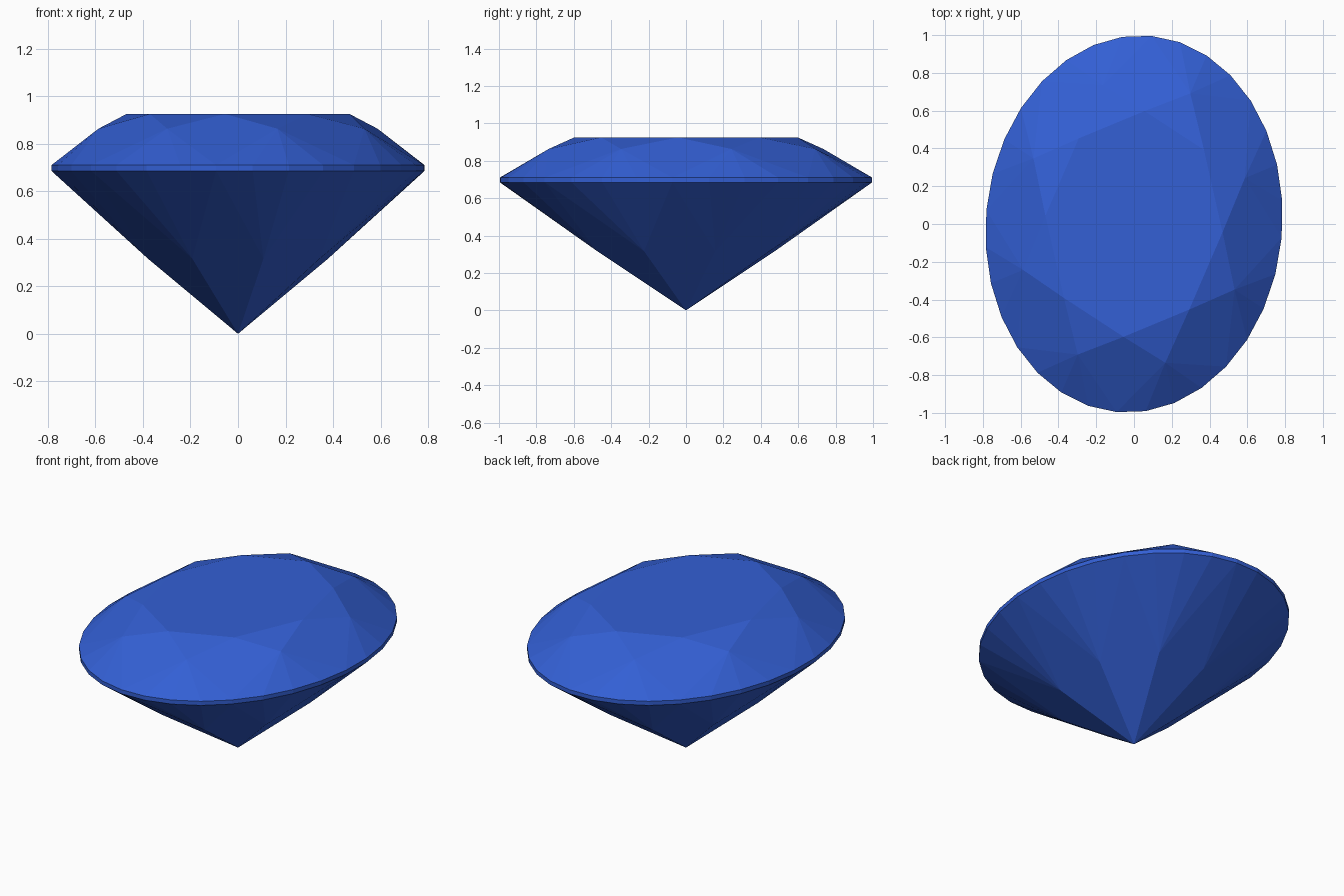
import bpy, bmesh, math

if "Cube" in bpy.data.objects:
    bpy.data.objects.remove(bpy.data.objects["Cube"])

RX, RY = 0.785, 1.0            # half width and half length of the oval
TILT = math.radians(5.3)       # slight clockwise turn of the oval

bm = bmesh.new()


def vert(deg, r, z):
    """Vertex on the oval, angle measured clockwise from the long axis."""
    a = math.radians(deg)
    x, y = RX * r * math.sin(a), RY * r * math.cos(a)
    c, s = math.cos(TILT), math.sin(TILT)
    return bm.verts.new((x * c + y * s, y * c - x * s, z))


def ring(count, r, z, offset=0.0):
    return [vert(offset + 360 / count * i, r, z) for i in range(count)]


table = ring(8, 0.60, 0.925)
crown_mid = ring(8, 0.775, 0.863, 22.5)
girdle_top = ring(32, 1.0, 0.71)
girdle_low = ring(32, 1.0, 0.685)
pavilion_mid = ring(8, 0.50, 0.316, 22.5)
culet = bm.verts.new((0, 0, 0))

# Flat table on top
bm.faces.new(table)

for i in range(8):
    j = (i + 1) % 8
    # Crown: star facet and kite facet
    bm.faces.new((table[i], crown_mid[i], table[j]))
    bm.faces.new((table[i], crown_mid[i - 1], girdle_top[4 * i], crown_mid[i]))
    # Pavilion: long kite facet down to the point
    bm.faces.new((culet, pavilion_mid[i], girdle_low[4 * i], pavilion_mid[i - 1]))
    # Thin girdle band with the fans of small facets above and below
    for k in range(4 * i, 4 * i + 4):
        n = (k + 1) % 32
        bm.faces.new((crown_mid[i], girdle_top[k], girdle_top[n]))
        bm.faces.new((girdle_top[k], girdle_low[k], girdle_low[n], girdle_top[n]))
        bm.faces.new((pavilion_mid[i], girdle_low[n], girdle_low[k]))

bmesh.ops.recalc_face_normals(bm, faces=bm.faces[:])

mesh = bpy.data.meshes.new("oval_gem")
bm.to_mesh(mesh)
bm.free()
blue = bpy.data.materials.new("sapphire blue")
blue.diffuse_color = (0.033, 0.115, 0.66, 1)
blue.use_nodes = True
blue.node_tree.nodes["Principled BSDF"].inputs["Base Color"].default_value = blue.diffuse_color
mesh.materials.append(blue)
bpy.context.collection.objects.link(bpy.data.objects.new("oval_gem", mesh))
